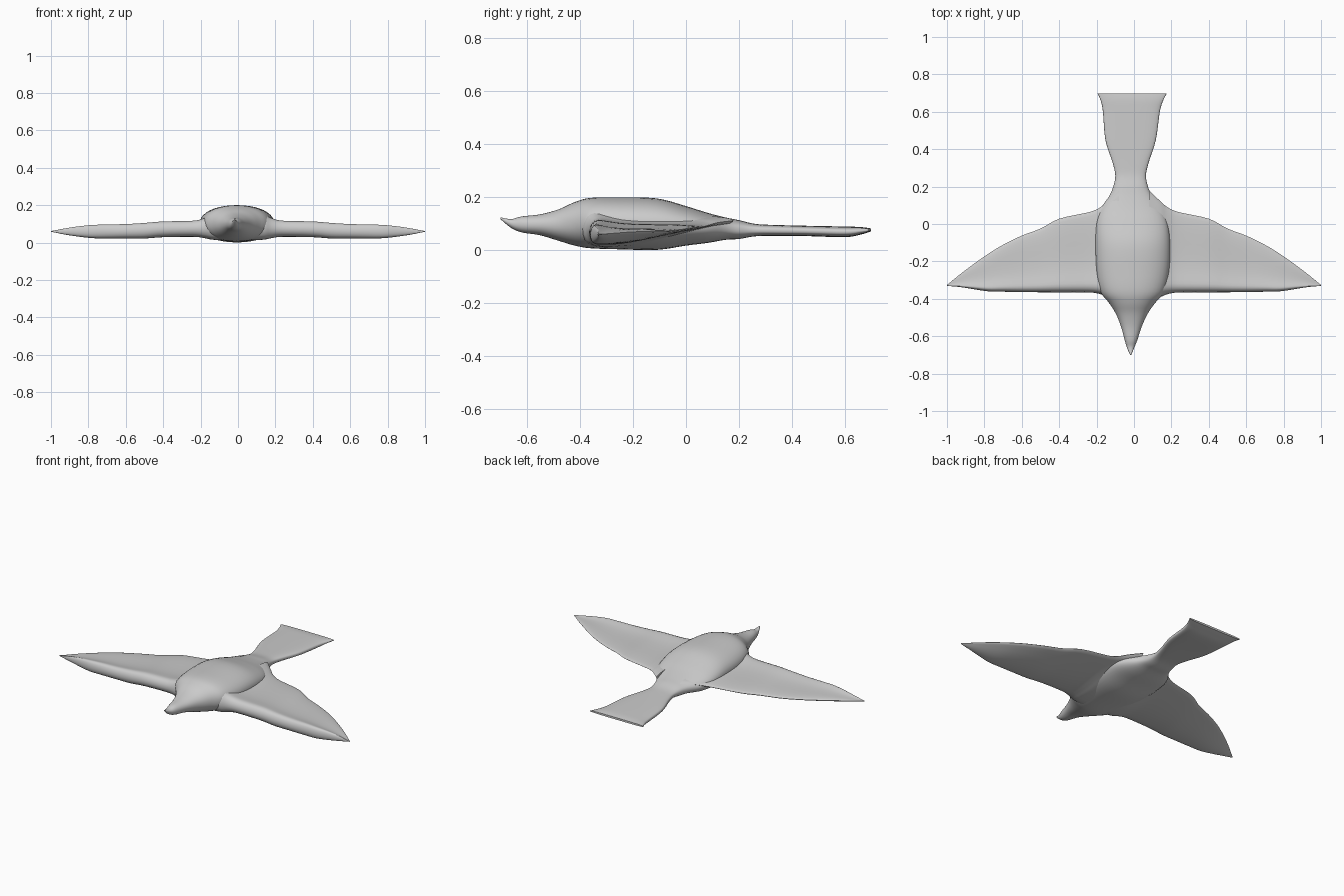
import bpy, bmesh, math

grey = bpy.data.materials.new("plain grey")
grey.diffuse_color = (0.6, 0.6, 0.6, 1)


def spline(rows, steps, closed=False):
    """Catmull-Rom interpolation through rows of numbers."""
    n, out = len(rows), []
    for i in range(n if closed else n - 1):
        if closed:
            q = [rows[(i + k) % n] for k in (-1, 0, 1, 2)]
        else:
            q = [rows[min(max(i + k, 0), n - 1)] for k in (-1, 0, 1, 2)]
        for s in range(steps):
            t = s / steps
            out.append([0.5 * (2 * b + (c - a) * t + (2 * a - 5 * b + 4 * c - d) * t * t
                               + (3 * b - a - 3 * c + d) * t ** 3) for a, b, c, d in zip(*q)])
    if not closed:
        out.append(list(rows[-1]))
    return out


def loft(name, rings):
    """Skin a list of equal rings and cap both ends."""
    bm = bmesh.new()
    vs = [[bm.verts.new(p) for p in ring] for ring in rings]
    n = len(vs[0])
    for a, b in zip(vs, vs[1:]):
        for i in range(n):
            j = (i + 1) % n
            bm.faces.new((a[i], a[j], b[j], b[i]))
    bm.faces.new(vs[0])
    bm.faces.new(vs[-1])
    bmesh.ops.recalc_face_normals(bm, faces=bm.faces)
    mesh = bpy.data.meshes.new(name)
    bm.to_mesh(mesh)
    bm.free()
    mesh.materials.append(grey)
    ob = bpy.data.objects.new(name, mesh)
    bpy.context.collection.objects.link(ob)
    bpy.context.view_layer.objects.active = ob
    ob.select_set(True)
    bpy.ops.object.shade_smooth_by_angle(angle=math.radians(50))
    ob.select_set(False)


# body from beak to tail: y, centre x, half width, top z, bottom z
body = [
    (-0.70, -0.018, 0.003, 0.125, 0.118), (-0.66, -0.018, 0.02, 0.118, 0.085),
    (-0.62, -0.016, 0.034, 0.128, 0.068), (-0.55, -0.014, 0.055, 0.136, 0.057),
    (-0.48, -0.012, 0.085, 0.155, 0.036), (-0.42, -0.01, 0.125, 0.182, 0.018),
    (-0.36, -0.008, 0.172, 0.198, 0.008), (-0.25, -0.006, 0.195, 0.2, 0.004),
    (-0.11, -0.006, 0.2, 0.196, 0.002), (0.0, -0.01, 0.192, 0.167, 0.018),
    (0.08, -0.014, 0.165, 0.142, 0.028), (0.15, -0.017, 0.115, 0.124, 0.04),
    (0.2, -0.018, 0.093, 0.114, 0.043), (0.26, -0.018, 0.082, 0.1, 0.053),
    (0.33, -0.018, 0.097, 0.096, 0.055), (0.45, -0.018, 0.135, 0.093, 0.054),
    (0.6, -0.014, 0.152, 0.09, 0.05), (0.66, -0.011, 0.167, 0.088, 0.06),
    (0.697, -0.01, 0.185, 0.083, 0.071),
]
rings = []
for y, cx, w, top, bot in spline(body, 4):
    e = 2 / (2.15 if y < 0.1 else min(2.15 + (y - 0.1) * 4, 3.2))   # squarer tail
    ring = []
    for k in range(40):
        a = math.tau * k / 40
        c, s = math.cos(a), math.sin(a)
        ring.append((cx + w * math.copysign(abs(c) ** e, c), y,
                     (top + bot) / 2 + (top - bot) / 2 * math.copysign(abs(s) ** e, s)))
    rings.append(ring)
loft("body_and_tail", rings)

# wing cross-section: share of chord, share of thickness
section = spline([(1, 0.72), (0.9, 0.78), (0.75, 0.81), (0.5, 0.82), (0.3, 0.87),
                  (0.16, 0.97), (0.08, 1), (0.025, 0.85), (0, 0.5), (0.025, 0.18),
                  (0.08, 0.04), (0.16, 0), (0.35, 0.03), (0.6, 0.2), (0.85, 0.45),
                  (1, 0.62)], 2, True)

# wing stations: x, leading y, trailing y, top z, bottom z
wing = [
    (0.08, -0.40, 0.17, 0.16, 0.012), (0.14, -0.39, 0.115, 0.148, 0.016),
    (0.18, -0.375, 0.082, 0.131, 0.024), (0.24, -0.366, 0.057, 0.117, 0.031),
    (0.4, -0.365, 0.022, 0.113, 0.029), (0.5, -0.365, -0.03, 0.105, 0.022),
    (0.6, -0.364, -0.067, 0.099, 0.022), (0.7, -0.362, -0.115, 0.097, 0.022),
    (0.78, -0.36, -0.163, 0.094, 0.024), (0.86, -0.348, -0.218, 0.086, 0.033),
    (0.93, -0.337, -0.27, 0.075, 0.044), (0.975, -0.333, -0.306, 0.066, 0.053),
    (1.0, -0.33, -0.326, 0.062, 0.058),
]
for side, name in ((-1, "left_wing"), (1, "right_wing")):
    loft(name, [[(side * x, lead + (trail - lead) * t, bot + (top - bot) * f)
                 for t, f in section] for x, lead, trail, top, bot in spline(wing, 4)])
